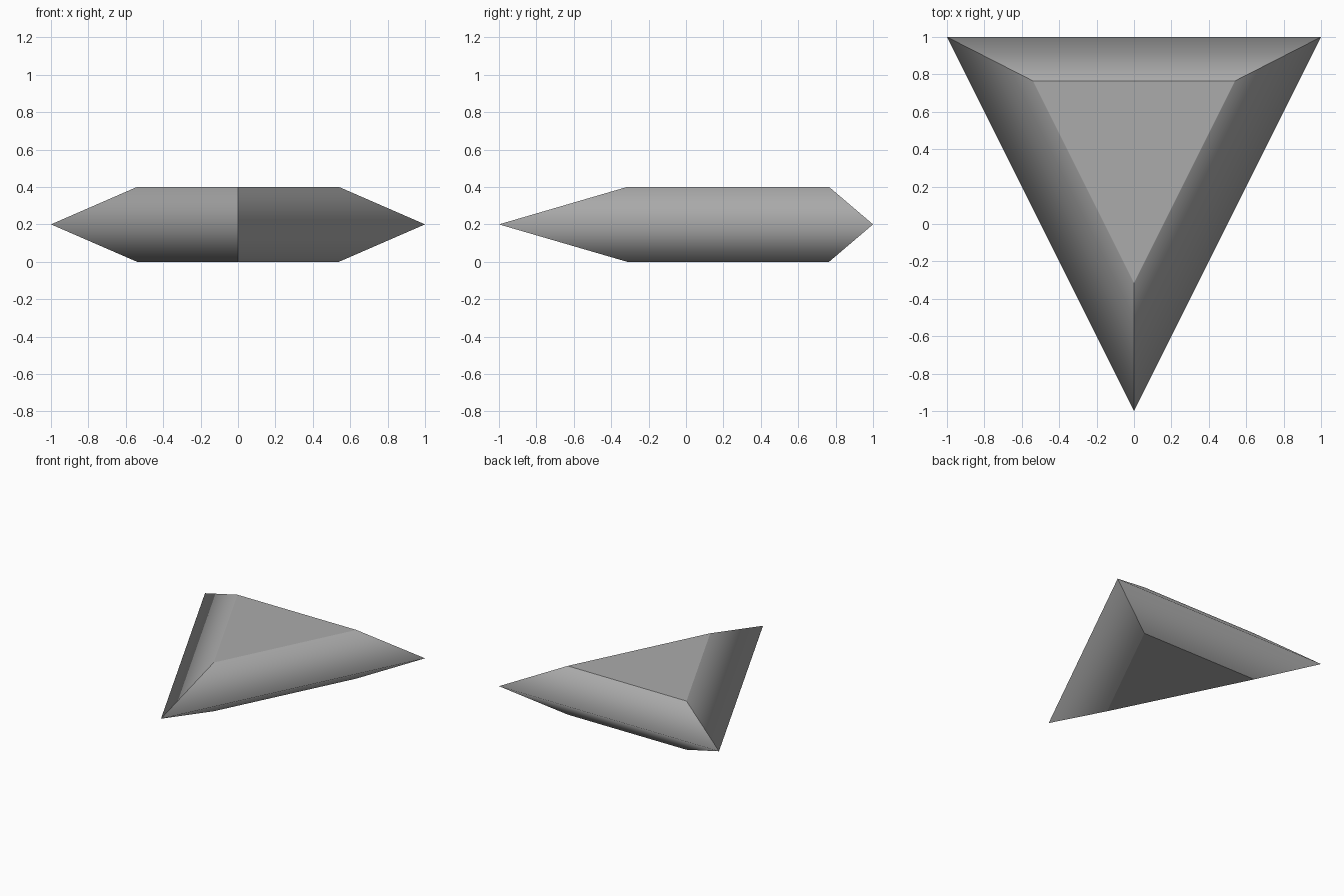
import bpy
import bmesh

cube = bpy.data.objects.get("Cube")
if cube:
    bpy.data.objects.remove(cube, do_unlink=True)

# Plain grey material
grey = bpy.data.materials.new("mid_grey")
grey.use_nodes = True
colour = (0.41, 0.41, 0.41, 1.0)
grey.diffuse_color = colour
grey.node_tree.nodes["Principled BSDF"].inputs["Base Color"].default_value = colour

# Triangular outlines: small flat caps and a wide waist between them
THICKNESS = 0.4
WAIST = [(0, -1), (1, 1), (-1, 1)]
CAP = [(0, -0.315), (0.54, 0.765), (-0.54, 0.765)]

bm = bmesh.new()


def ring(outline, z):
    return [bm.verts.new((x, y, z)) for x, y in outline]


bottom = ring(CAP, 0)
middle = ring(WAIST, THICKNESS / 2)
top = ring(CAP, THICKNESS)

# Flat caps and the sloping sides
bm.faces.new(top)
bm.faces.new(bottom[::-1])
for lower, upper in ((bottom, middle), (middle, top)):
    for i in range(3):
        j = (i + 1) % 3
        bm.faces.new((lower[i], lower[j], upper[j], upper[i]))

# Smooth shading across the waist, sharp corners and cap edges
for face in bm.faces:
    face.smooth = True
for edge in bm.edges:
    edge.smooth = all(v in middle for v in edge.verts)

mesh = bpy.data.meshes.new("bevelled_triangle")
bm.to_mesh(mesh)
bm.free()
mesh.materials.append(grey)

obj = bpy.data.objects.new("bevelled_triangle", mesh)
bpy.context.collection.objects.link(obj)
